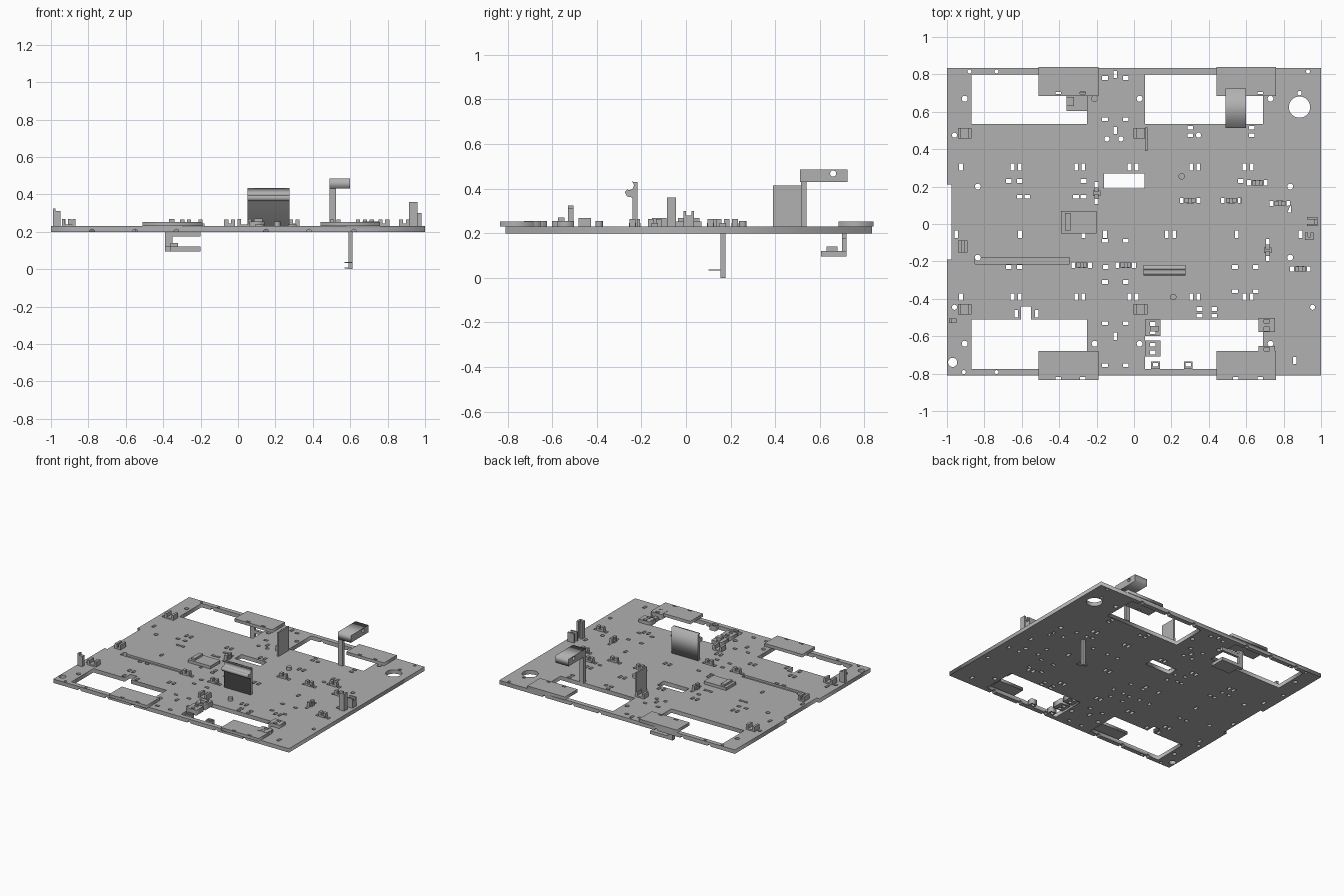
import bpy, bmesh
from math import sin, cos, pi, radians
from mathutils import Matrix

default = bpy.data.objects.get("Cube")
if default:
    bpy.data.objects.remove(default)

# Single sheet colour
grey = bpy.data.materials.new("plain grey")
grey.use_nodes = True
grey.diffuse_color = (.44, .44, .44, 1)
grey.node_tree.nodes["Principled BSDF"].inputs["Base Color"].default_value = grey.diffuse_color

BOTTOM, TOP = .2, .23
MID = (BOTTOM + TOP) / 2
ALONG_X = Matrix(((0, 0, 1), (1, 0, 0), (0, 1, 0))).to_4x4()  # profile in y-z


def finish(name, bm):
    mesh = bpy.data.meshes.new(name)
    bm.to_mesh(mesh)
    bm.free()
    mesh.materials.append(grey)
    obj = bpy.data.objects.new(name, mesh)
    bpy.context.collection.objects.link(obj)
    return obj


def add_box(bm, x, y, z):
    spans = (x, y, z)
    size = Matrix.Diagonal([high - low for low, high in spans]).to_4x4()
    middle = Matrix.Translation([(low + high) / 2 for low, high in spans])
    bmesh.ops.create_cube(bm, size=1, matrix=middle @ size)


def boxes(name, *items):
    bm = bmesh.new()
    for x, y, z in items:
        add_box(bm, x, y, z)
    return finish(name, bm)


def rect(x, y, w, h):
    return [(x - w / 2, y - h / 2), (x + w / 2, y - h / 2),
            (x + w / 2, y + h / 2), (x - w / 2, y + h / 2)]


def span(left, right, low, high):
    return rect((left + right) / 2, (low + high) / 2, right - left, high - low)


def arc(x, y, r, start=0, end=360, steps=16):
    angles = [radians(start + (end - start) * i / steps) for i in range(steps)]
    return [(x + r * cos(a), y + r * sin(a)) for a in angles]


def sheet(name, loops, low, high, turn=Matrix()):
    """Flat outline with holes, extruded from low to high."""
    curve = bpy.data.curves.new(name, "CURVE")
    curve.dimensions = "2D"
    curve.fill_mode = "BOTH"
    curve.extrude = (high - low) / 2
    for loop in loops:
        spline = curve.splines.new("POLY")
        spline.points.add(len(loop) - 1)
        for point, (u, v) in zip(spline.points, loop):
            point.co = (u, v, 0, 1)
        spline.use_cyclic_u = True
    helper = bpy.data.objects.new(name + " outline", curve)
    bpy.context.collection.objects.link(helper)
    bpy.context.view_layer.update()
    solid = helper.evaluated_get(bpy.context.evaluated_depsgraph_get())
    bm = bmesh.new()
    bm.from_mesh(solid.to_mesh())
    solid.to_mesh_clear()
    bpy.data.objects.remove(helper)
    bmesh.ops.remove_doubles(bm, verts=bm.verts, dist=.0001)
    bm.transform(turn @ Matrix.Translation((0, 0, (low + high) / 2)))
    bmesh.ops.recalc_face_normals(bm, faces=bm.faces)
    return finish(name, bm)


# Outer edge with the side notch, then the large windows
outline = [(-1, -.81), (1, -.81), (1, .835), (-1, .835),
           (-1, .21), (-.975, .21), (-.975, -.19), (-1, -.19)]
notched_window = [(-.87, -.775), (-.25, -.775), (-.25, -.51), (-.55, -.51),
                  (-.55, -.44), (-.605, -.44), (-.605, -.51), (-.87, -.51)]
loops = [outline, notched_window,
         span(-.87, -.25, .535, .8), span(.06, .69, .535, .8),
         span(.06, .69, -.775, -.51), span(-.16, .055, .19, .27),
         arc(.885, .625, .057, steps=32)]

# Upright and flat slots
tall, wide = (.02, .038), (.03, .02)
for y in (.305, -.39):
    loops.append(rect(-.925, y, *tall))
    for x in (-.63, -.29, -.005, .325, .61):
        loops += [rect(x + side * .019, y, *tall) for side in (-1, 1)]
for y in (.78, .56, -.09, -.31, -.53, -.755):
    loops += [rect(x, y, *wide) for x in (-.155, -.045)]
slot_rows = [
    (tall, -.055, (-.95, -.61, -.27, -.155, .175, .215, .55, .89)),
    (tall, -.48, (-.63, -.52)),
    (tall, .8, (-.1,)), (tall, .5, (-.1,)), (tall, -.6, (-.1,)),
    (tall, -.73, (.86,)), (tall, .08, (.83,)),
    (wide, .23, (-.67, -.61, -.27, .57)),
    (wide, .145, (-.61, -.57, -.31, -.27)),
    (wide, -.23, (-.67, -.61, -.15, .54, .65)),
    (wide, -.455, (.35, .43)), (wide, -.49, (.35, .43)),
    (wide, -.36, (.54, .65)),
    (wide, .515, (.3, .63)), (wide, .475, (.3, .63)),
]
for size, y, xs in slot_rows:
    loops += [rect(x, y, *size) for x in xs]

# Round holes
round_rows = [
    (.016, .67, (-.905, -.21, .03, .73)), (.016, -.64, (-.905, -.21, .03, .73)),
    (.016, .2, (-.835, .835)), (.016, -.18, (-.835, .835)),
    (.011, .815, (-.88, -.735, .93)), (.011, -.792, (-.91, -.735)),
    (.025, -.74, (-.97,)), (.014, .475, (-.96, .345)), (.014, .455, (-.145, -.07)),
    (.014, -.445, (-.96, .955)), (.012, .7, (.885,)),
]
for r, y, xs in round_rows:
    loops += [arc(x, y, r, steps=12) for x in xs]

# Small connectors, each between two slots
connectors = [(-.28, -.22, 0), (-.045, -.22, 0), (.3, .125, 0), (.52, .125, 0),
              (.66, .22, 0), (.78, .11, 0), (.89, -.24, 0),
              (-.2, .165, 1), (.715, -.14, 1)]
bm = bmesh.new()
for x, y, turned in connectors:
    for side in (-1, 1):
        dx, dy = (0, side) if turned else (side, 0)
        loops.append(rect(x + dx * .045, y + dy * .045, .02, .028))
        cx, cy = x + dx * .018, y + dy * .018
        add_box(bm, (cx - .011, cx + .011), (cy - .013, cy + .013), (TOP, .265))
    add_box(bm, (x - .02, x + .02), (y - .015, y + .015), (TOP, .245))
finish("connectors", bm)

base = sheet("base_plate", loops, BOTTOM, TOP)

# Rim grooves below and the long shallow channel above
bm = bmesh.new()
for x in (-.78, -.55, -.33, .15, .38, .62):
    for y in (-.8, .82):
        bmesh.ops.create_cone(
            bm, cap_ends=True, segments=8, radius1=.014, radius2=.014, depth=.08,
            matrix=Matrix.Translation((x, y, BOTTOM)) @ Matrix.Rotation(pi / 2, 4, "X"))
add_box(bm, (-.85, -.345), (-.215, -.18), (MID, TOP + .02))
cutter = finish("groove_cutter", bm)
cutter.hide_render = True
cut = base.modifiers.new("grooves", "BOOLEAN")
cut.operation, cut.solver, cut.object = "DIFFERENCE", "EXACT", cutter
bpy.context.view_layer.objects.active = base
bpy.ops.object.modifier_apply(modifier=cut.name)
bpy.data.objects.remove(cutter)

# Edge pads bridging the windows
for end, low, high, slot in (("front", -.835, -.68, -.825), ("back", .685, .84, .7)):
    for side, left, right in (("right", -.51, -.19), ("left", .44, .76)):
        holes = [rect(left + d, slot, .03, .012) for d in (.105, .235)]
        sheet(f"{end}_{side}_pad", [span(left, right, low, high)] + holes, TOP, .253)

# Cable clips: two cheeks on a low foot
for x, y, turned in ((-.905, .485, 0), (.035, .485, 0), (-.905, -.455, 0),
                     (.035, -.455, 0), (-.915, -.12, 1)):
    w, d = (.025, .032) if turned else (.037, .028)
    parts = [((x - w, x + w), (y - d, y + d), (TOP, .24))]
    for side in (-1, 1):
        cx = x + side * (w - .009)
        parts.append(((cx - .009, cx + .009), (y - d, y + d), (TOP, .268)))
    boxes("cable_clip", *parts)

# Upright panel with a rolled front lip
lip = arc(-.255, .415, .021, 60, -130, 12)
sheet("lipped_panel", [[(-.24, .23), (-.218, .23), (-.218, .43), (-.235, .43)]
                       + lip + [(-.275, .385), (-.265, .365), (-.24, .36)]],
      .05, .275, ALONG_X)
boxes("thin_wall", ((.06, .072), (.39, .515), (TOP, .415)))

# Tall hook with a pierced arm
boxes("hook_post", ((.49, .525), (.515, .54), (TOP, .44)))
sheet("hook_arm", [span(.512, .725, .43, .485), arc(.66, .468, .014)], .49, .6, ALONG_X)

# Hanging post with a thin foot
boxes("hanging_post", ((.592, .612), (.155, .178), (0, BOTTOM)),
      ((.57, .612), (.1, .16), (.033, .037)), ((.57, .6), (.155, .178), (.003, .008)))

# Hanging cradle below the back window
boxes("hanging_cradle", ((-.39, -.35), (.7, .72), (.095, TOP)),
      ((-.355, -.2), (.7, .72), (.175, BOTTOM)),
      ((-.39, -.2), (.69, .72), (.095, .12)),
      ((-.36, -.2), (.605, .69), (.095, .12)),
      ((-.36, -.32), (.63, .68), (.12, .14)))

# Flat box with a raised block
boxes("flat_box", ((-.39, -.2), (-.05, .07), (TOP, .252)),
      ((-.37, -.34), (-.035, .06), (.25, .268)))

# Edge towers
boxes("corner_tower", ((-.99, -.975), (-.53, -.505), (TOP, .325)),
      ((-.99, -.95), (-.53, -.505), (TOP, .31)))
boxes("side_tower", ((.915, .96), (-.085, -.07), (TOP, .36)),
      ((.915, .93), (-.085, -.045), (TOP, .36)),
      ((.945, .96), (-.085, -.045), (TOP, .36)))
boxes("side_stub", ((.925, .98), (-.012, .0), (TOP, .3)),
      ((.925, .98), (.025, .037), (TOP, .3)), ((.965, .98), (-.012, .037), (TOP, .28)))

# Brackets over the front window
for x, y, w, d in ((.1, -.555, .085, .09), (.1, -.665, .085, .085),
                   (.71, -.54, .09, .075), (.71, -.69, .09, .075)):
    sheet("window_bracket", [rect(x, y, w, d), rect(x, y - .022, *wide),
                             rect(x, y + .02, *wide)], MID, .255)
boxes("bracket_ridge", ((.085, .13), (-.575, -.545), (.25, .27)))
for x in (.115, .29):
    sheet("rim_frame", [rect(x, -.755, .047, .042), rect(x, -.753, .028, .02)], BOTTOM, .24)

# Small locating pegs
for x, y in ((.255, .255), (.21, -.39)):
    sheet("peg", [arc(x, y, .017)], TOP, .255)
